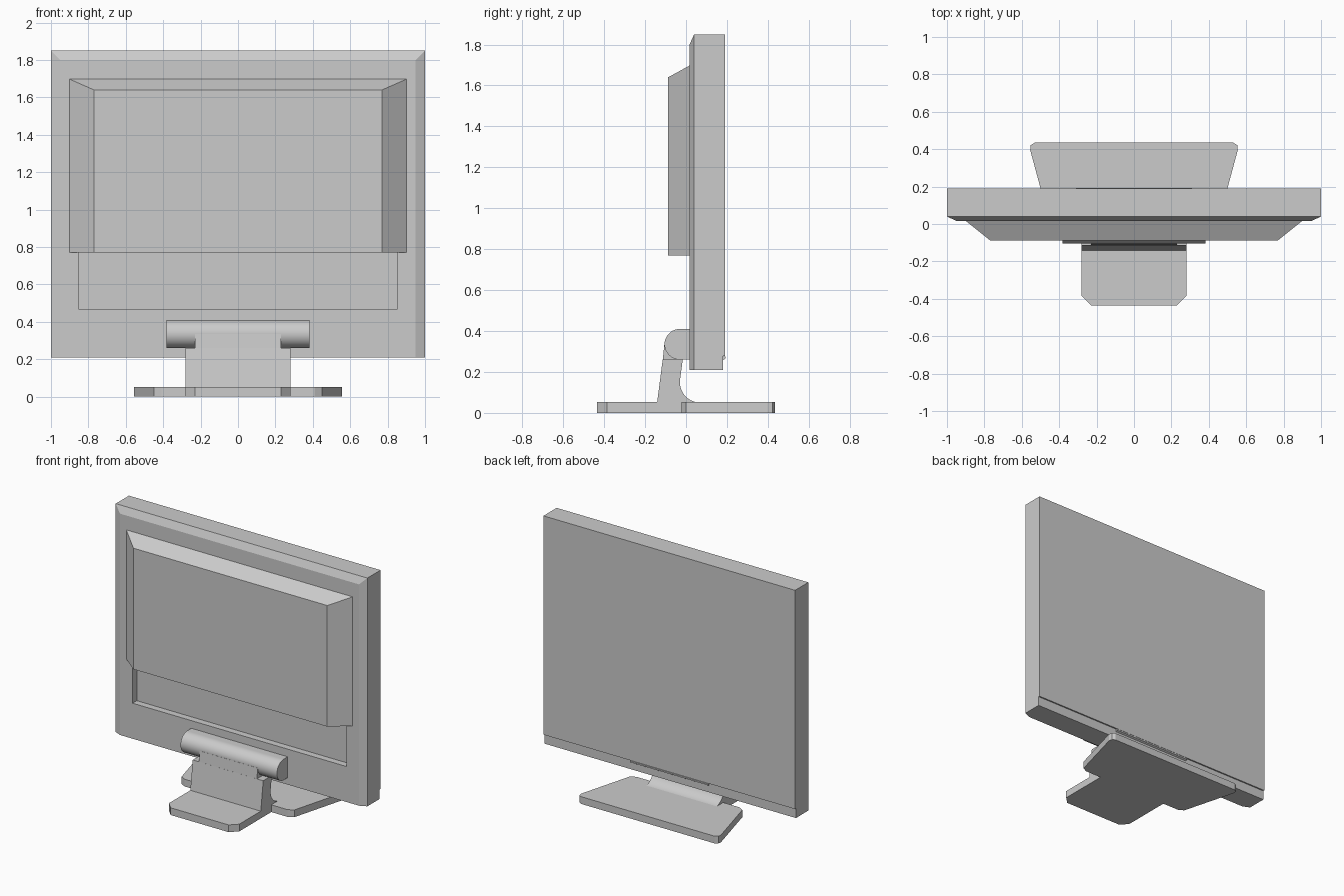
import bpy, bmesh, math

cube = bpy.data.objects.get("Cube")
if cube:
    bpy.data.objects.remove(cube, do_unlink=True)

grey = bpy.data.materials.new("light_grey_plastic")
grey.use_nodes = True
grey.diffuse_color = (0.6, 0.6, 0.6, 1)
grey.node_tree.nodes["Principled BSDF"].inputs["Base Color"].default_value = (0.6, 0.6, 0.6, 1)


def finish(name, bm, smooth=False):
    bmesh.ops.recalc_face_normals(bm, faces=bm.faces)
    mesh = bpy.data.meshes.new(name)
    bm.to_mesh(mesh)
    bm.free()
    mesh.materials.append(grey)
    obj = bpy.data.objects.new(name, mesh)
    bpy.context.collection.objects.link(obj)
    if smooth:
        bpy.ops.object.select_all(action='DESELECT')
        obj.select_set(True)
        bpy.context.view_layer.objects.active = obj
        bpy.ops.object.shade_smooth_by_angle(angle=math.radians(30))
    return obj


def loft(name, rings, smooth=False):
    """Skin a list of equal-length point loops and cap both ends."""
    bm = bmesh.new()
    loops = [[bm.verts.new(p) for p in ring] for ring in rings]
    n = len(loops[0])
    for a, b in zip(loops, loops[1:]):
        for i in range(n):
            j = (i + 1) % n
            bm.faces.new((a[i], a[j], b[j], b[i]))
    bm.faces.new(loops[0])
    bm.faces.new(loops[-1])
    return finish(name, bm, smooth)


def rect(half, low, high, y):
    return [(-half, y, low), (half, y, low), (half, y, high), (-half, y, high)]


def side_profile(name, points, half, smooth=False):
    return loft(name, [[(x, y, z) for y, z in points] for x in (-half, half)], smooth)


def arc(cy, cz, r, start, end, steps):
    angles = [math.radians(start + (end - start) * i / steps) for i in range(steps + 1)]
    return [(cy + r * math.cos(a), cz + r * math.sin(a)) for a in angles]


# Panel: recessed pocket, chamfered casing, stepped lower bezel
loft("display_panel", [
    rect(0.85, 0.465, 0.77, 0.065),
    rect(0.85, 0.465, 0.77, 0.017),
    rect(0.95, 0.21, 1.80, 0.017),
    rect(1.0, 0.21, 1.85, 0.04),
    rect(1.0, 0.21, 1.85, 0.18),
    rect(1.0, 0.278, 1.85, 0.18),
    rect(1.0, 0.278, 1.85, 0.19),
])

# Raised electronics housing
loft("rear_housing", [
    rect(0.77, 0.77, 1.64, -0.087),
    rect(0.9, 0.77, 1.697, 0.017),
    rect(0.9, 0.77, 1.697, 0.03),
])

# Button strip under the screen
side_profile("button_strip", [(0.17, 0.258), (0.18, 0.258), (0.192, 0.265),
                              (0.192, 0.275), (0.17, 0.275)], 0.31)

# Hinge barrel, flat against the panel
side_profile("hinge_barrel", [(0.025, 0.41)] + arc(-0.03, 0.335, 0.075, 90, 270, 20)
             + [(0.025, 0.26)], 0.383, True)

# Neck: leaning front and a curved heel behind
heel = arc(0.07, 0.15, 0.1, 270, 170, 14)
side_profile("stand_neck", [(-0.142, 0.045), (-0.114, 0.26), (-0.016, 0.26)]
             + heel[::-1] + [(0.07, 0.045)], 0.28, True)
side_profile("neck_clasp", [(-0.114, 0.255), (-0.106, 0.335), (-0.03, 0.335),
                            (-0.016, 0.255)], 0.23)

# Base: front tongue and flared rear plate
right_edge = [(0.23, -0.435), (0.28, -0.385), (0.28, -0.022), (0.41, -0.022),
              (0.448, 0.0), (0.555, 0.395), (0.552, 0.422), (0.53, 0.435)]
outline = right_edge + [(-x, y) for x, y in reversed(right_edge)]
loft("stand_base", [[(x, y, z) for x, y in outline] for z in (0.0, 0.052)])
